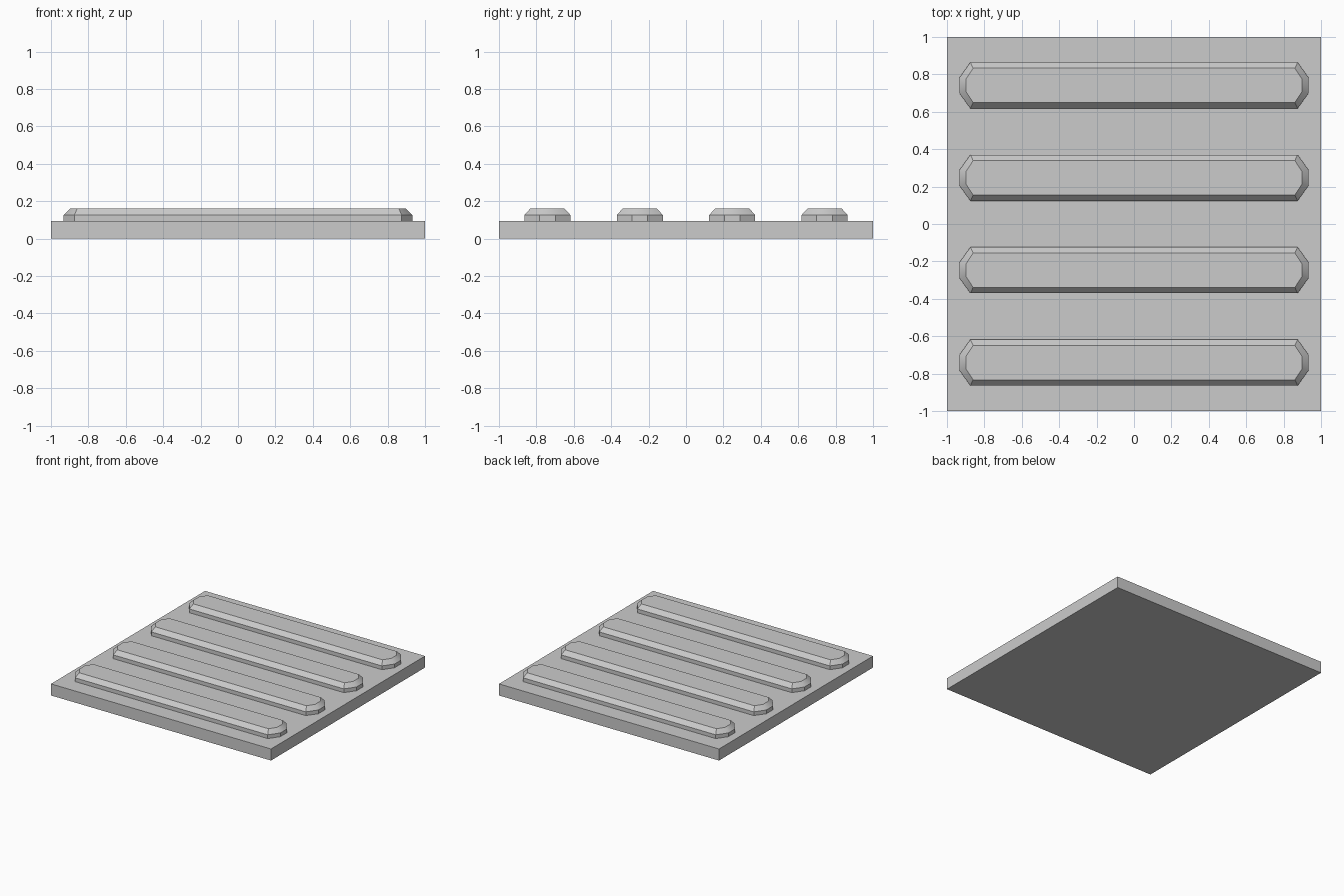
import bpy, bmesh, math

if "Cube" in bpy.data.objects:
    bpy.data.objects.remove(bpy.data.objects["Cube"])

PLATE_TOP = 0.095

# Square base plate
bpy.ops.mesh.primitive_cube_add(size=1, location=(0, 0, PLATE_TOP / 2))
plate = bpy.context.object
plate.name = "base_plate"
plate.scale = (2, 2, PLATE_TOP)
bpy.ops.object.transform_apply(location=False, rotation=False, scale=True)


def outline(corner_x, half_width, end_x, end_half):
    """Eight-sided bar outline, mirrored from its right end."""
    right = [(corner_x, -half_width), (end_x, -end_half),
             (end_x, end_half), (corner_x, half_width)]
    return right + [(-x, -y) for x, y in right]


def add_bar(name, y):
    bm = bmesh.new()
    base = outline(0.875, 0.123, 0.933, 0.042)
    top = outline(0.86, 0.092, 0.898, 0.034)
    # Foot, start of the chamfer, flat top
    levels = [(base, PLATE_TOP), (base, 0.126), (top, 0.16)]
    rings = [[bm.verts.new((px, py, z)) for px, py in pts] for pts, z in levels]
    for a, b in zip(rings, rings[1:]):
        for i in range(8):
            j = (i + 1) % 8
            bm.faces.new((a[i], a[j], b[j], b[i]))
    bm.faces.new(rings[-1])
    bm.faces.new(rings[0][::-1])
    mesh = bpy.data.meshes.new(name)
    bm.to_mesh(mesh)
    bm.free()
    bar = bpy.data.objects.new(name, mesh)
    bar.location.y = y
    bpy.context.collection.objects.link(bar)
    # Soft chamfered ends, crisp elsewhere
    bpy.ops.object.select_all(action='DESELECT')
    bar.select_set(True)
    bpy.context.view_layer.objects.active = bar
    bpy.ops.object.shade_smooth_by_angle(angle=math.radians(30))


# Four evenly spaced raised bars
for i in range(4):
    add_bar(f"raised_bar_{i + 1}", (i - 1.5) * 0.494)
